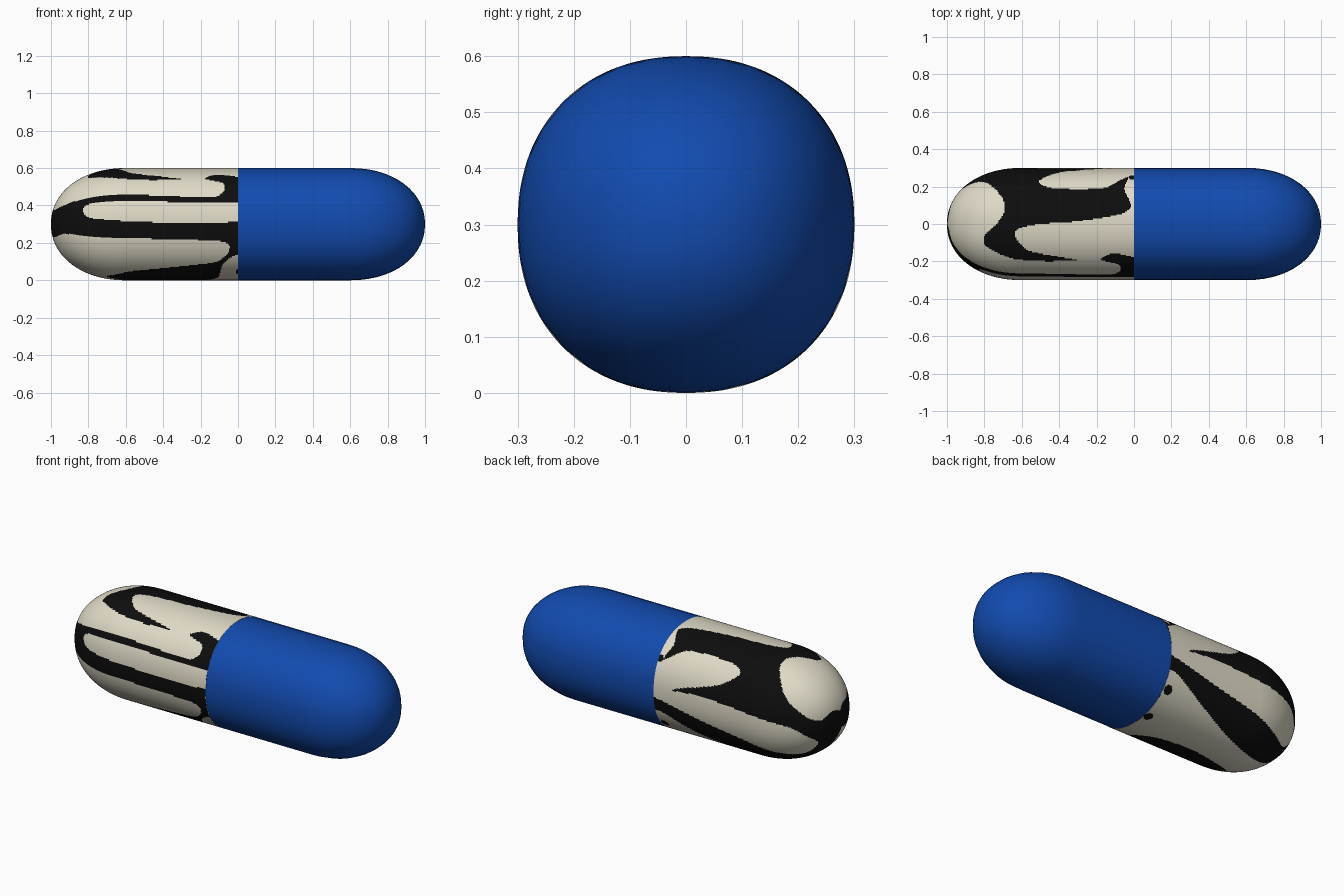
import bpy, bmesh, math

if "Cube" in bpy.data.objects:
    bpy.data.objects.remove(bpy.data.objects["Cube"])

R, STRAIGHT, CAP = 0.3, 0.6, 0.4


def material(name, rgb):
    m = bpy.data.materials.new(name)
    m.diffuse_color = (*rgb, 1)
    m.use_nodes = True
    m.node_tree.nodes["Principled BSDF"].inputs["Base Color"].default_value = m.diffuse_color
    return m


blue = material("blue", (0.006, 0.07, 0.43))
cream = material("cream", (0.74, 0.70, 0.57))
black = material("black", (0.004, 0.004, 0.004))


def half_capsule(name, sign, sides, n_straight, n_cap, mats, rule=None):
    """Slightly squared tube with a rounded end, running from x=0 to x=sign."""
    prof = [(STRAIGHT * i / n_straight, R) for i in range(n_straight)]
    for i in range(n_cap):
        a = math.pi / 2 * i / n_cap
        prof.append((STRAIGHT + CAP * math.sin(a) ** 0.95, R * math.cos(a) ** 0.95))
    bm = bmesh.new()
    rings = []
    for x, r in prof:
        ring = []
        for k in range(sides):
            t = 2 * math.pi * k / sides
            c, s = math.cos(t), math.sin(t)
            q = r * (abs(c) ** 2.2 + abs(s) ** 2.2) ** (-1 / 2.2)
            ring.append(bm.verts.new((sign * x, -q * c, R + q * s)))
        rings.append(ring)
    pole = bm.verts.new((sign, 0, R))
    xs = [p[0] for p in prof] + [1.0]
    for i, ring in enumerate(rings):
        test = rule(sign * (xs[i] + xs[i + 1]) / 2) if rule else None
        for k in range(sides):
            k2 = (k + 1) % sides
            if i + 1 < len(rings):
                f = bm.faces.new((ring[k], ring[k2], rings[i + 1][k2], rings[i + 1][k]))
            else:
                f = bm.faces.new((ring[k], ring[k2], pole))
            f.smooth = True
            if test:
                f.material_index = test((k + 0.5) * 360 / sides)
    bmesh.ops.recalc_face_normals(bm, faces=bm.faces)
    # open shell: make sure the normals point outwards
    bm.faces.ensure_lookup_table()
    f = bm.faces[0]
    c = f.calc_center_median()
    if f.normal.y * c.y + f.normal.z * (c.z - R) < 0:
        bmesh.ops.reverse_faces(bm, faces=bm.faces)
    me = bpy.data.meshes.new(name)
    bm.to_mesh(me)
    bm.free()
    for m in mats:
        me.materials.append(m)
    ob = bpy.data.objects.new(name, me)
    bpy.context.collection.objects.link(ob)
    return ob


# Cream patches outlined as (x, angle): 0 = front, 90 = top, 180 = back
front_edge = [(-.997, 90), (-.99, 68), (-.975, 42), (-.925, 33), (-.79, 31), (-.58, 31),
              (-.2, 28), (-.11, 29), (-.07, 37), (-.085, 46), (-.18, 52), (-.12, 59),
              (-.06, 58), (.02, 53)]
back_fingers = [(.02, 186), (-.04, 187), (-.3, 198), (-.6, 209), (-.77, 221), (-.88, 232),
                (-.94, 225), (-.93, 205), (-.84, 181), (-.56, 173), (-.3, 170),
                (-.12, 172.5), (-.2, 166), (-.29, 161), (-.42, 152), (-.51, 137),
                (-.45, 129), (-.29, 127), (-.155, 129), (-.1, 135), (-.03, 145)]
top_edge = [(-.053, 127), (-.02, 112), (-.02, 106), (-.075, 100), (-.18, 96), (-.34, 92),
            (-.5, 90), (-.61, 86), (-.636, 78), (-.58, 64), (-.476, 58), (-.3, 51),
            (-.5, 50), (-.65, 53), (-.79, 64), (-.797, 77), (-.727, 92), (-.695, 102),
            (-.70, 116), (-.797, 145), (-.87, 157), (-.965, 169), (-.99, 130)]
front_finger = [(.02, 23), (-.2, 23), (-.58, 23.5), (-.765, 24), (-.82, 21), (-.83, 16),
                (-.79, 7), (-.58, 3), (-.2, 1), (.02, 3)]
underside = [(-.992, -70), (-.975, -35), (-.925, -16), (-.79, -14), (-.52, -14.5),
             (-.12, -17), (-.05, -21.5), (-.055, -30), (-.12, -41), (-.31, -47),
             (-.58, -55), (-.70, -69), (-.635, -78), (-.41, -86), (-.2, -82),
             (-.11, -70), (-.085, -46), (-.04, -35), (.02, -31), (.02, -158),
             (-.05, -158), (-.234, -141), (-.484, -121), (-.734, -106), (-.9, -95),
             (-.97, -85)]
# small black spots by the joint: x, angle, half length, half angle
spots = [(-.03, 220, .025, 5), (-.025, 254, .025, 5), (0, 144, .03, 4), (0, 305, .012, 5)]


def smooth(pts, steps=6):
    n, out = len(pts), []

    def tangent(i):
        if pts[i][0] > 0:
            return (0, 0)
        a, b = pts[i - 1], pts[(i + 1) % n]
        return (0.38 * (b[0] - a[0]), 0.38 * (b[1] - a[1]))
    for i in range(n):
        j = (i + 1) % n
        p, q, m, k = pts[i], pts[j], tangent(i), tangent(j)
        for s in range(steps):
            u = s / steps
            h = (2*u**3 - 3*u*u + 1, u**3 - 2*u*u + u, 3*u*u - 2*u**3, u**3 - u*u)
            out.append(tuple(h[0]*p[c] + h[1]*m[c] + h[2]*q[c] + h[3]*k[c] for c in (0, 1)))
    return out


patches = [smooth(p) for p in (front_edge + back_fingers + top_edge, front_finger, underside)]


def stripes(x):
    """Angles where patch outlines cross this ring, then an inside test."""
    cuts = []
    for poly in patches:
        c = []
        for (x0, t0), (x1, t1) in zip(poly, poly[1:] + poly[:1]):
            if (x0 > x) != (x1 > x):
                c.append(t0 + (t1 - t0) * (x - x0) / (x1 - x0))
        cuts.append(c)

    def index(t):
        for sx, st, a, b in spots:
            if ((x - sx) / a) ** 2 + ((t - st) / b) ** 2 < 1:
                return 1
        for c in cuts:
            for tt in (t, t - 360):
                if sum(v > tt for v in c) % 2:
                    return 0
        return 1
    return index


half_capsule("blue_half", 1, 32, 4, 14, [blue])
half_capsule("striped_half", -1, 256, 110, 80, [cream, black], stripes)
